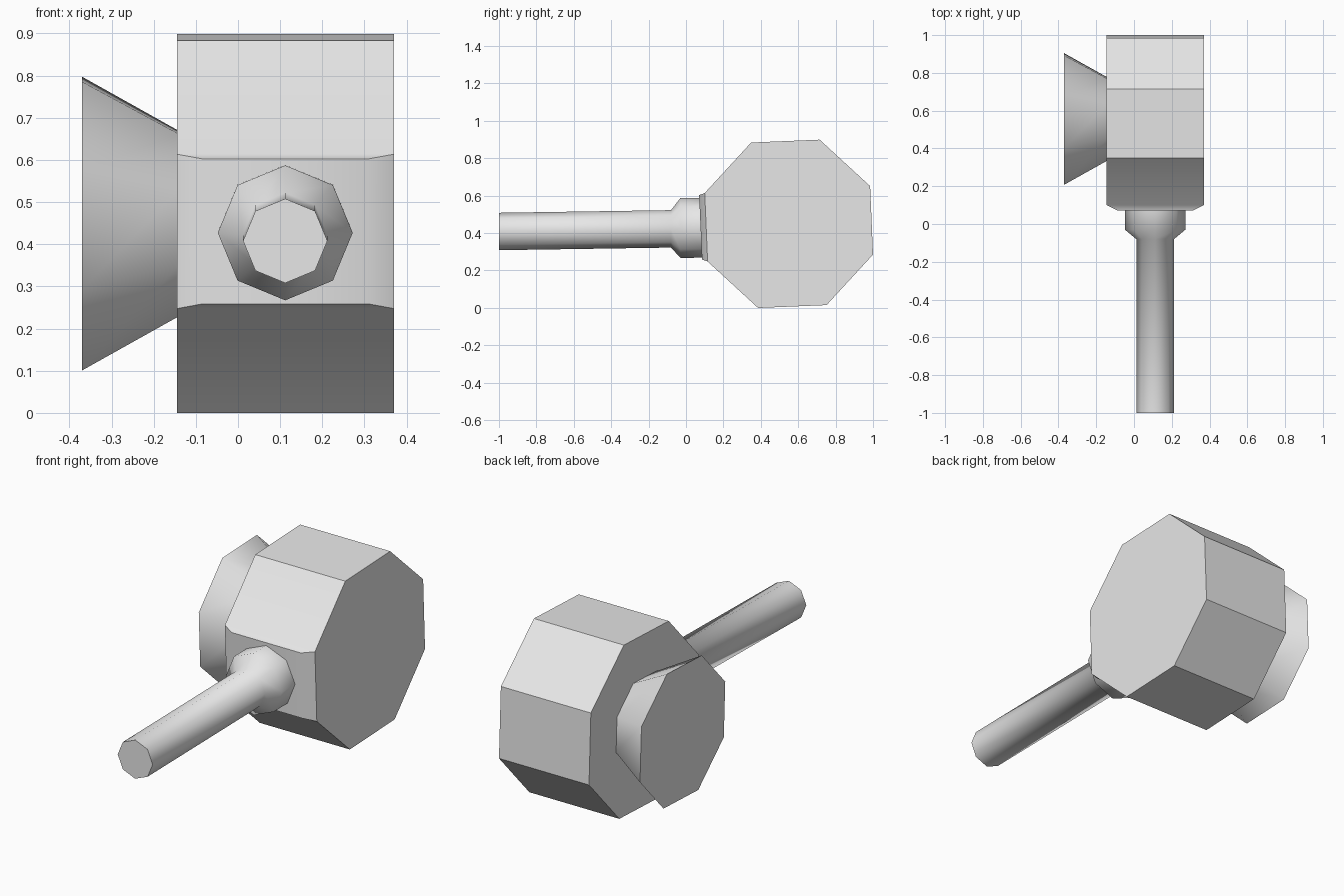
import bpy, bmesh
from math import cos, sin, radians
from mathutils import Vector

cube = bpy.data.objects.get("Cube")
if cube:
    bpy.data.objects.remove(cube, do_unlink=True)

grey = bpy.data.materials.new("plain grey")
grey.use_nodes = True
grey.diffuse_color = (0.8, 0.8, 0.8, 1)
grey.node_tree.nodes["Principled BSDF"].inputs["Base Color"].default_value = (0.8, 0.8, 0.8, 1)

SIDES = 8


def ring(center, radius, axis, turn):
    """Octagon around the x or y axis."""
    points = []
    for i in range(SIDES):
        a = radians(turn + i * 360 / SIDES)
        u, v = radius * cos(a), radius * sin(a)
        offset = (0, u, v) if axis == "x" else (u, 0, v)
        points.append(Vector(center) + Vector(offset))
    return points


def loft(rings):
    """Closed solid through a list of rings."""
    bm = bmesh.new()
    loops = [[bm.verts.new(p) for p in r] for r in rings]
    for a, b in zip(loops, loops[1:]):
        for i in range(SIDES):
            j = (i + 1) % SIDES
            bm.faces.new((a[i], a[j], b[j], b[i]))
    bm.faces.new(loops[0])
    bm.faces.new(loops[-1])
    bmesh.ops.recalc_face_normals(bm, faces=bm.faces)
    return bm


def finish(bm, name, angle):
    mesh = bpy.data.meshes.new(name)
    bm.to_mesh(mesh)
    bm.free()
    mesh.materials.append(grey)
    obj = bpy.data.objects.new(name, mesh)
    bpy.context.collection.objects.link(obj)
    bpy.ops.object.select_all(action="DESELECT")
    obj.select_set(True)
    bpy.context.view_layer.objects.active = obj
    bpy.ops.object.shade_smooth_by_angle(angle=radians(angle))
    return obj


# Octagonal head, with a raised front panel
TURN = 24.9
head = loft([ring((x, 0.55, 0.449), 0.479, "x", TURN) for x in (-0.145, 0.37)])
head.normal_update()
front = min(head.faces, key=lambda f: f.normal.y)
panel = bmesh.ops.extrude_discrete_faces(head, faces=[front])["faces"][0]
middle = panel.calc_center_median()
for v in panel.verts:
    d = v.co - middle
    v.co = middle + Vector((d.x * 0.77, d.y - 0.03, d.z * 0.94))
finish(head, "head", 35)

# Flared side horn
horn = loft([ring((x, 0.556, 0.449), r, "x", TURN)
             for x, r in ((-0.14, 0.234), (-0.37, 0.371))])
finish(horn, "side_horn", 50)

# Collar tapering into the long handle
profile = ((0.1, 0.428, 0.16), (-0.03, 0.427, 0.16), (-0.08, 0.422, 0.1), (-1, 0.408, 0.1))
handle = loft([ring((0.112, y, z), r, "y", 0) for y, z, r in profile])
finish(handle, "handle_with_collar", 55)
